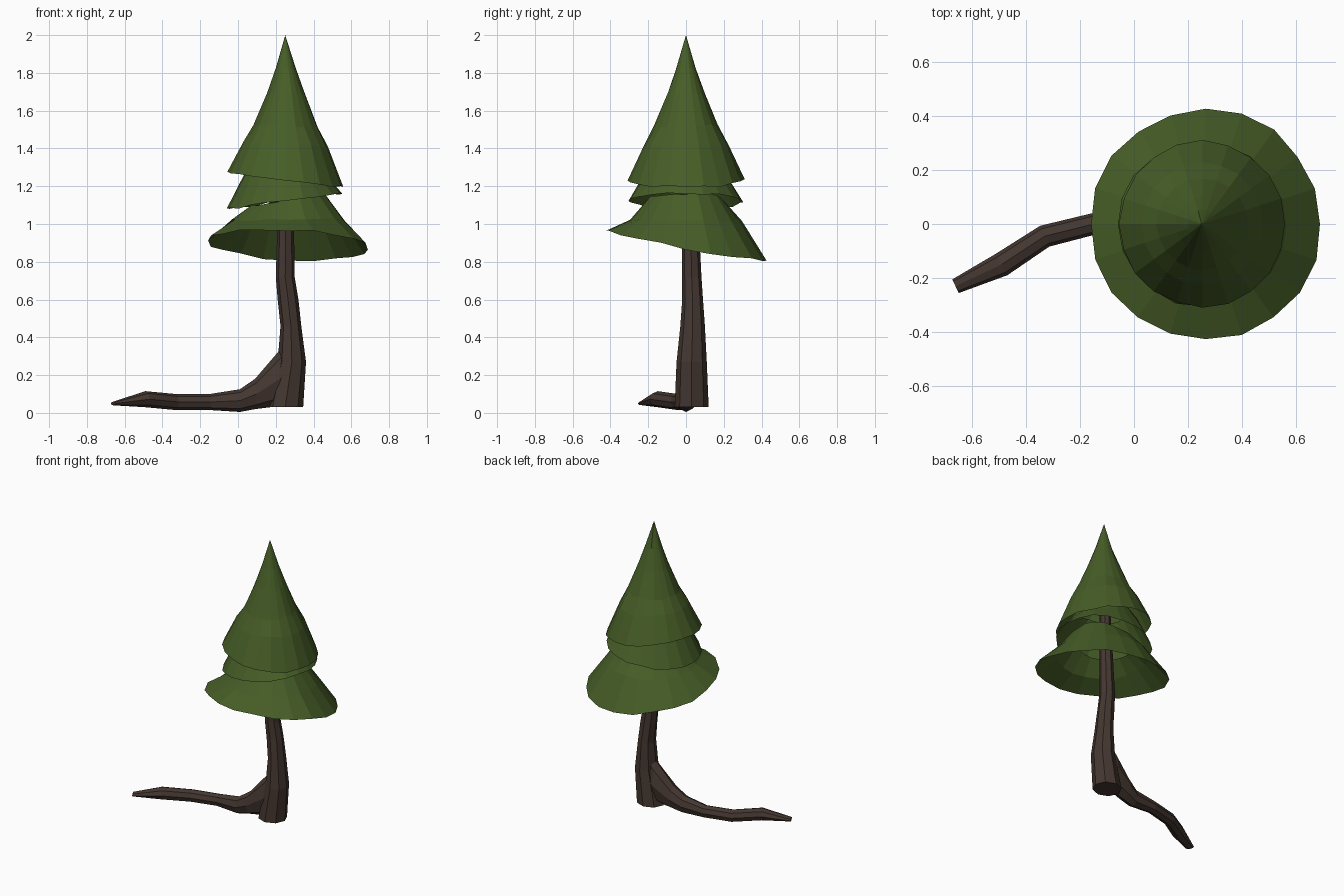
import bpy, bmesh, math, random
from mathutils import Vector

random.seed(4)
cube = bpy.data.objects.get("Cube")
if cube:
    bpy.data.objects.remove(cube, do_unlink=True)


def material(name, rgb):
    m = bpy.data.materials.new(name)
    m.use_nodes = True
    m.diffuse_color = (*rgb, 1)
    bsdf = next(n for n in m.node_tree.nodes if n.type == 'BSDF_PRINCIPLED')
    bsdf.inputs["Base Color"].default_value = (*rgb, 1)
    bsdf.inputs["Roughness"].default_value = 0.9
    return m


bark = material("bark brown", (0.058, 0.038, 0.030))
needles = material("needle green", (0.062, 0.110, 0.020))


def loft(name, rings, mat, capped=False, apex=None):
    """Skin flat faces across a stack of point rings."""
    bm = bmesh.new()
    loops = [[bm.verts.new(p) for p in ring] for ring in rings]
    n = len(loops[0])
    for low, high in zip(loops, loops[1:]):
        for j in range(n):
            k = (j + 1) % n
            bm.faces.new((low[j], low[k], high[k], high[j]))
    if apex:
        tip = bm.verts.new(apex)
        for j in range(n):
            bm.faces.new((loops[-1][j], loops[-1][(j + 1) % n], tip))
    if capped:
        bm.faces.new(loops[0][::-1])
        bm.faces.new(loops[-1])
        bmesh.ops.recalc_face_normals(bm, faces=bm.faces)
    mesh = bpy.data.meshes.new(name)
    bm.to_mesh(mesh)
    bm.free()
    mesh.materials.append(mat)
    obj = bpy.data.objects.new(name, mesh)
    bpy.context.collection.objects.link(obj)
    return obj


def angles(n):
    return [math.tau * i / n for i in range(n)]


def skirt(name, cx, levels, apex=None):
    """Open foliage shell; each level is radius, height, tilt in x, tilt in y."""
    rings = []
    for r, z, tx, ty in levels:
        ring = []
        for a in angles(20):
            rr = r * random.uniform(0.98, 1.01)
            zz = z + tx * math.cos(a) + ty * math.sin(a) + random.uniform(-0.008, 0.008)
            ring.append((cx + rr * math.cos(a), rr * math.sin(a), zz))
        rings.append(ring)
    return loft(name, rings, needles, apex=apex)


# Foliage tiers
skirt("lower_foliage", 0.265, [(0.428, 0.89, -0.02, -0.08),
                               (0.30, 1.02, 0, -0.005),
                               (0.20, 1.13, 0.03, 0)])
skirt("middle_foliage", 0.25, [(0.307, 1.12, 0.04, 0),
                               (0.22, 1.26, 0, 0),
                               (0.16, 1.36, 0, 0)])
skirt("upper_foliage", 0.253, [(0.308, 1.235, -0.04, 0),
                               (0.225, 1.42, -0.01, 0),
                               (0.17, 1.52, 0, 0),
                               (0.10, 1.69, 0, 0),
                               (0.053, 1.82, 0, 0)], apex=(0.25, 0, 2))

# Trunk: centre x, centre y, height, half width, half depth
trunk = [(0.25, 0.03, 0.03, 0.095, 0.09), (0.285, 0.03, 0.27, 0.075, 0.08),
         (0.28, 0.035, 0.46, 0.055, 0.065), (0.265, 0.035, 0.6, 0.055, 0.055),
         (0.25, 0.03, 0.72, 0.05, 0.052), (0.252, 0.025, 0.95, 0.045, 0.045),
         (0.25, 0.01, 1.35, 0.035, 0.035)]
loft("trunk", [[(x + w * math.cos(a), y + d * math.sin(a), z) for a in angles(8)]
               for x, y, z, w, d in trunk], bark, capped=True)

# Long root: centre x, centre y, underside, top, half width
root = [(0.27, 0.03, 0.04, 0.40, 0.05), (0.21, 0.025, 0.035, 0.32, 0.065),
        (0.09, 0.01, 0.02, 0.18, 0.06), (0.01, 0.0, 0.005, 0.125, 0.05),
        (-0.15, 0.0, 0.015, 0.10, 0.04), (-0.33, -0.045, 0.015, 0.10, 0.042),
        (-0.49, -0.15, 0.03, 0.115, 0.045), (-0.66, -0.23, 0.04, 0.06, 0.028)]
rings = []
for i, (x, y, low, top, w) in enumerate(root):
    a, b = root[max(i - 1, 0)], root[min(i + 1, len(root) - 1)]
    side = Vector((a[1] - b[1], b[0] - a[0], 0)).normalized()
    centre = Vector((x, y, (low + top) / 2))
    rings.append([centre + side * w * math.cos(t)
                  + Vector((0, 0, (top - low) / 2 * math.sin(t))) for t in angles(8)])
loft("long_root", rings, bark, capped=True)
